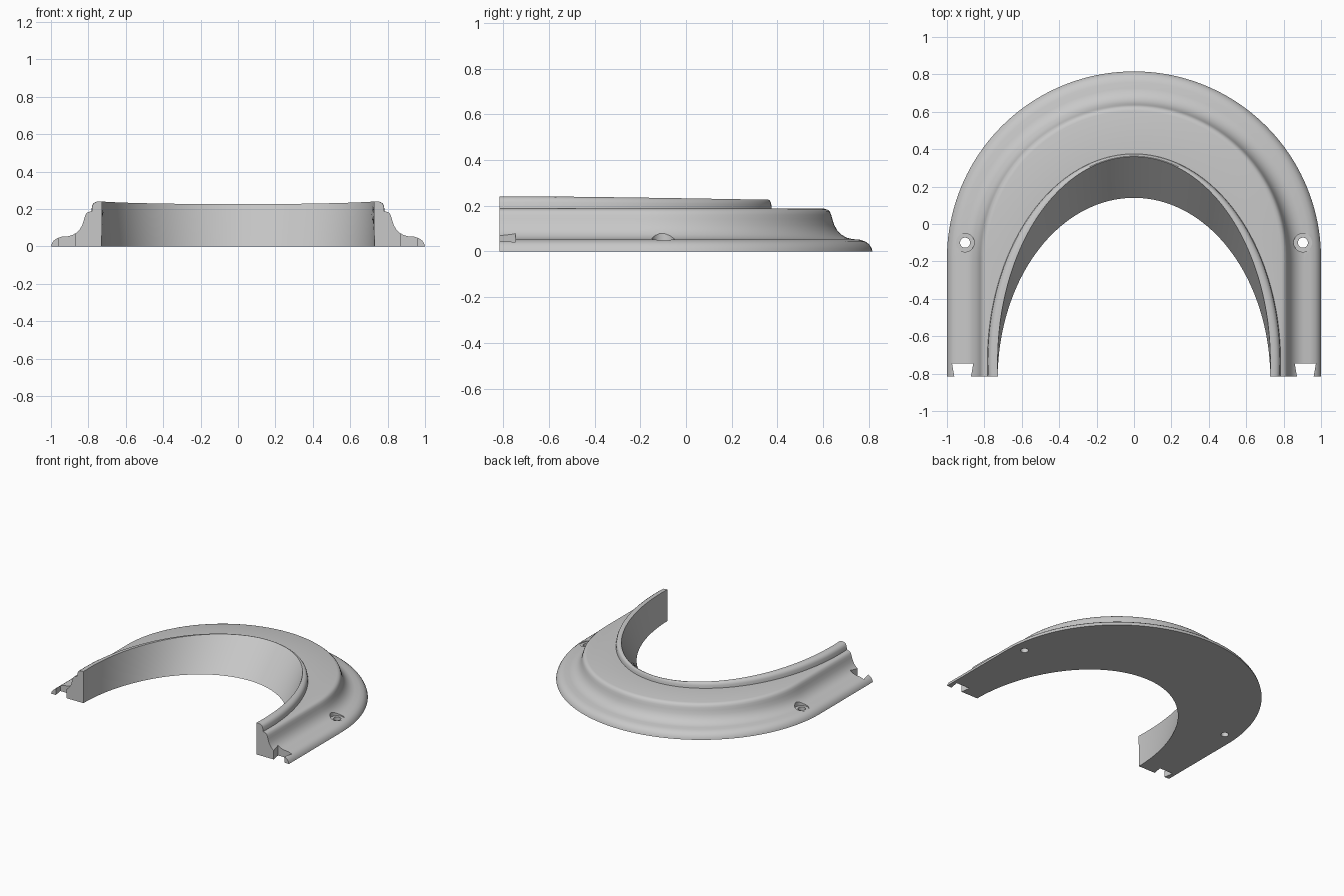
import bpy, bmesh
from math import sin, cos, pi, asin, radians

if "Cube" in bpy.data.objects:
    bpy.data.objects.remove(bpy.data.objects["Cube"], do_unlink=True)

FRONT = -0.816          # flat cut ends of the legs
BEND = -0.184           # centre of the round outer bend
LEG, BENDS = 16, 80     # segments on each leg and round the bend
N = 2 * LEG + BENDS

grey = bpy.data.materials.new("light grey")
grey.use_nodes = True
grey.diffuse_color = (0.58, 0.58, 0.58, 1)
grey.node_tree.nodes["Principled BSDF"].inputs["Base Color"].default_value = (0.58, 0.58, 0.58, 1)


def outer_row(inset, z):
    """Horseshoe line, inset from the outer edge."""
    r, pts = 1 - inset, []
    for i in range(N + 1):
        if i < LEG:
            pts.append((r, FRONT + (BEND - FRONT) * i / LEG, z))
        elif i <= LEG + BENDS:
            a = pi * (i - LEG) / BENDS
            pts.append((r * cos(a), BEND + r * sin(a), z))
        else:
            pts.append((-r, FRONT + (BEND - FRONT) * (N - i) / LEG, z))
    return pts


def inner_row(half_width, apex, centre, z, drop=0):
    """Elliptical line round the opening, sinking by drop towards the back."""
    b, pts = apex - centre, []
    start = asin((FRONT - centre) / b)
    for i in range(N + 1):
        a = start + (pi - 2 * start) * i / N
        y = centre + b * sin(a)
        fall = max(0, (y + 0.7) / (apex + 0.7)) ** 1.3
        pts.append((half_width * cos(a), y, z - drop * fall))
    return pts


def new_object(name, bm):
    bmesh.ops.recalc_face_normals(bm, faces=bm.faces[:])
    mesh = bpy.data.meshes.new(name)
    bm.to_mesh(mesh)
    bm.free()
    mesh.materials.append(grey)
    ob = bpy.data.objects.new(name, mesh)
    bpy.context.collection.objects.link(ob)
    return ob


# Moulded outer profile: rounded foot, cove and rounded shelf edge
moulding = [(0, 0), (0.004, 0.014), (0.015, 0.031), (0.031, 0.043), (0.058, 0.052),
            (0.09, 0.054), (0.115, 0.061), (0.137, 0.074), (0.155, 0.093),
            (0.168, 0.116), (0.176, 0.142), (0.181, 0.16), (0.187, 0.174),
            (0.197, 0.183), (0.212, 0.187)]
rows = [outer_row(d, z) for d, z in moulding]

# Raised rim round the opening, then the sloping inner wall
rows += [inner_row(0.784, 0.375, -0.735, 0.188),
         inner_row(0.781, 0.373, -0.735, 0.216, 0.012),
         inner_row(0.774, 0.370, -0.735, 0.230, 0.014),
         inner_row(0.762, 0.366, -0.735, 0.238, 0.015),
         inner_row(0.748, 0.363, -0.735, 0.241, 0.015),
         inner_row(0.729, 0.360, -0.735, 0.241, 0.015),
         inner_row(0.729, 0.140, -0.83, 0)]

bm = bmesh.new()
grid = [[bm.verts.new(p) for p in row] for row in rows]
for j, row in enumerate(grid):
    nxt = grid[(j + 1) % len(grid)]
    for i in range(N):
        bm.faces.new((row[i], row[i + 1], nxt[i + 1], nxt[i]))
for end in (0, N):
    bm.faces.new([row[end] for row in grid])
body = new_object("horseshoe_moulding", bm)


def cylinder(name, x, radius, z0, z1):
    bm = bmesh.new()
    bmesh.ops.create_cone(bm, cap_ends=True, segments=40, radius1=radius, radius2=radius,
                          depth=z1 - z0)
    bmesh.ops.translate(bm, verts=bm.verts[:], vec=(x, -0.1, (z0 + z1) / 2))
    return new_object(name, bm)


def dovetail(name, x):
    """Slot that widens away from the leg end."""
    bm = bmesh.new()
    outline = [(-0.041, FRONT - 0.02), (0.041, FRONT - 0.02), (0.057, -0.745), (-0.057, -0.745)]
    face = bm.faces.new([bm.verts.new((x + u, y, -0.1)) for u, y in outline])
    out = bmesh.ops.extrude_face_region(bm, geom=[face])
    top = [g for g in out["geom"] if isinstance(g, bmesh.types.BMVert)]
    bmesh.ops.translate(bm, verts=top, vec=(0, 0, 0.5))
    return new_object(name, bm)


# Screw holes with counterbores, and dovetail slots in both leg ends
cutters = []
for side in (-1, 1):
    cutters += [cylinder("screw_hole_cutter", side * 0.903, 0.027, -0.1, 0.3),
                cylinder("counterbore_cutter", side * 0.903, 0.049, 0.045, 0.35),
                dovetail("slot_cutter", side * 0.916)]

bpy.context.view_layer.objects.active = body
for cutter in cutters:
    cutter.hide_render = True
    mod = body.modifiers.new("cut", "BOOLEAN")
    mod.operation = "DIFFERENCE"
    mod.solver = "EXACT"
    mod.object = cutter
    bpy.ops.object.modifier_apply(modifier=mod.name)
    bpy.data.objects.remove(cutter, do_unlink=True)

bpy.ops.object.select_all(action="DESELECT")
body.select_set(True)
bpy.ops.object.shade_smooth_by_angle(angle=radians(32))
